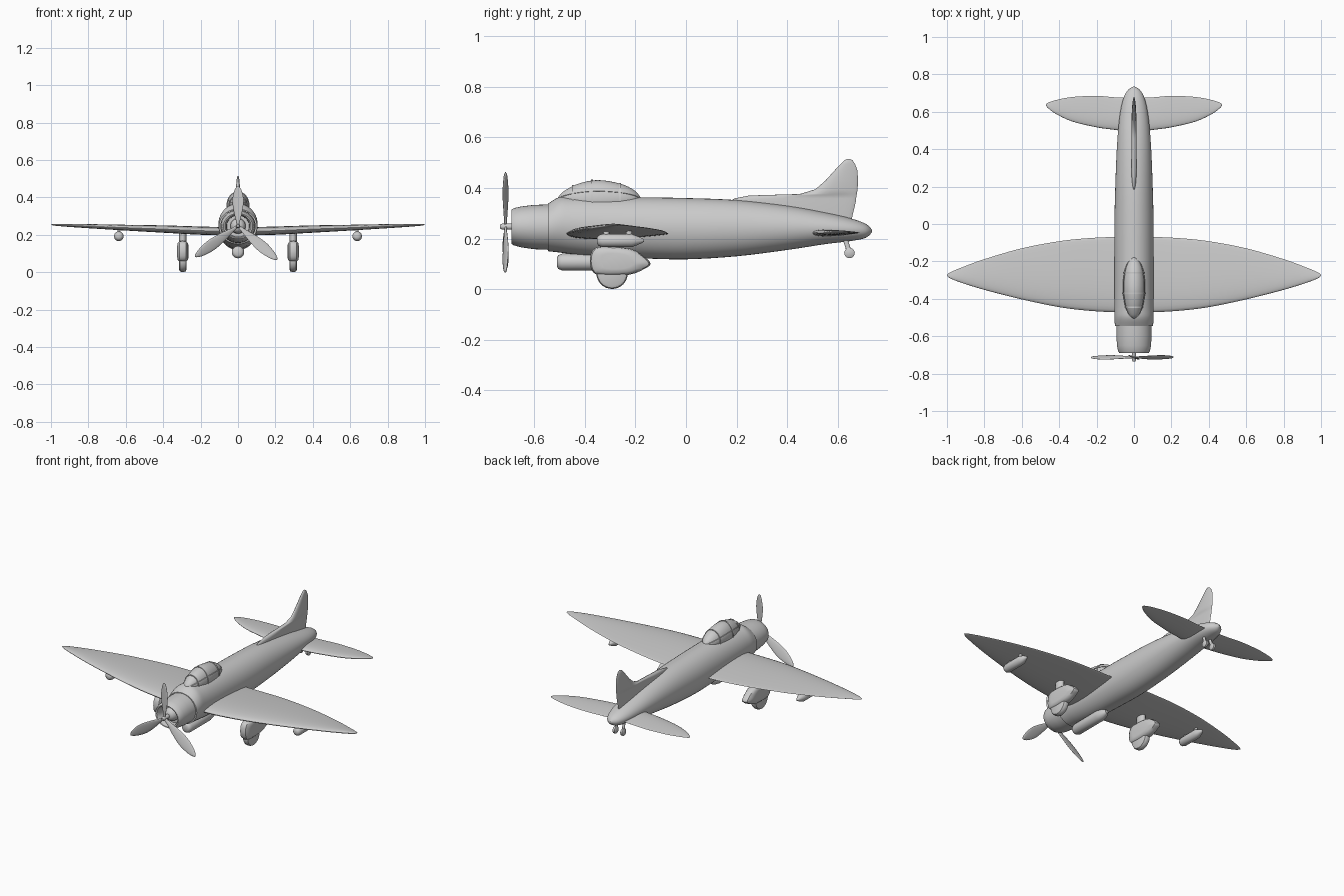
import bpy
import bmesh
from math import sin, cos, pi, radians, sqrt
from mathutils import Vector

if "Cube" in bpy.data.objects:
    bpy.data.objects.remove(bpy.data.objects["Cube"], do_unlink=True)

grey = bpy.data.materials.new("plain_grey")
grey.use_nodes = True
grey.diffuse_color = (0.6, 0.6, 0.6, 1)
grey.node_tree.nodes["Principled BSDF"].inputs["Base Color"].default_value = (0.6, 0.6, 0.6, 1)

parts = []


def ring(c, u, v, n=24, taper=0.0):
    """Ellipse around c; taper thins it towards +u, as on a wing section."""
    c, u, v = Vector(c), Vector(u), Vector(v)
    out = []
    for i in range(n):
        a = 2 * pi * i / n
        out.append(c + u * cos(a) + v * sin(a) * (1 - taper * cos(a)))
    return out


def smooth_rows(rows, steps=4):
    """Pass a smooth curve through rows of numbers."""
    out = []
    for i in range(len(rows) - 1):
        p = [rows[max(i - 1, 0)], rows[i], rows[i + 1], rows[min(i + 2, len(rows) - 1)]]
        for s in range(steps):
            t = s / steps
            out.append([b + 0.5 * t * (c - a + t * (2*a - 5*b + 4*c - d + t * (3*(b - c) + d - a)))
                        for a, b, c, d in zip(*p)])
    return out + [list(rows[-1])]


def loft(name, rings, mirror=False, angle=40):
    """Skin a closed solid over matching rings."""
    bm = bmesh.new()
    loops = [[bm.verts.new(p) for p in r] for r in rings]
    n = len(loops[0])
    for a, b in zip(loops, loops[1:]):
        for i in range(n):
            j = (i + 1) % n
            bm.faces.new((a[i], a[j], b[j], b[i]))
    bm.faces.new(loops[0][::-1])
    bm.faces.new(loops[-1])
    bmesh.ops.recalc_face_normals(bm, faces=bm.faces[:])
    mesh = bpy.data.meshes.new(name)
    bm.to_mesh(mesh)
    bm.free()
    mesh.materials.append(grey)
    obj = bpy.data.objects.new(name, mesh)
    bpy.context.collection.objects.link(obj)
    if mirror:
        obj.modifiers.new("Mirror", 'MIRROR')
    parts.append((obj, angle))
    return obj


def turned(name, x, z, rows, mirror=False, n=24):
    """Round body along y from (y, radius) rows."""
    return loft(name, [ring((x, y, z), (r, 0, 0), (0, 0, r), n) for y, r in rows], mirror)


def strut(name, a, b, u, v, mirror=False):
    return loft(name, [ring(a, u, v, 16), ring(b, u, v, 16)], mirror)


def body_ring(y, w, low, high):
    return ring((0, y, (low + high) / 2), (w, 0, 0), (0, 0, (high - low) / 2), 40)


# Fuselage
hull = [(-.545, .102, .15, .338), (-.5, .105, .145, .364), (-.45, .105, .139, .366),
        (-.35, .105, .13, .365), (-.18, .105, .122, .363), (0, .105, .118, .36),
        (.2, .1, .13, .352), (.4, .092, .155, .33), (.55, .08, .178, .303),
        (.65, .063, .19, .28), (.71, .038, .203, .258), (.735, .004, .225, .235)]
loft("fuselage", [body_ring(*r) for r in smooth_rows(hull)])

# Engine cowling with a recessed mouth
cowl = [(-.53, .094, .155, .335), (-.6, .094, .158, .333), (-.65, .091, .165, .327),
        (-.68, .085, .173, .32), (-.69, .078, .179, .314), (-.688, .07, .184, .309),
        (-.67, .062, .19, .302), (-.63, .06, .19, .302)]
loft("engine_cowling", [body_ring(*r) for r in cowl])
HUB = Vector((0, -.713, .247))
turned("engine_hub", 0, HUB.z, [(-.62, .042), (-.655, .04), (-.675, .026), (-.68, .012)])
turned("propeller_shaft", 0, HUB.z, [(-.66, .012), (-.725, .012), (-.735, .007)])

# Propeller
blade = smooth_rows([(0, .008), (.12, .011), (.35, .024), (.62, .032), (.85, .023), (.96, .011), (1, .002)])
for label, tip in (("top", (0, 0, .215)), ("left", (.21, 0, -.18)), ("right", (-.23, 0, -.165))):
    reach = Vector(tip)
    side = reach.normalized().cross(Vector((0, 1, 0)))
    pitch = radians(20)
    u = side * cos(pitch) + Vector((0, sin(pitch), 0))
    v = reach.normalized().cross(u)
    loft("propeller_blade_" + label, [ring(HUB + reach * t, u * w, v * min(w * .5, .005), 16) for t, w in blade])

# Bubble canopy with raised frames
SILL = .355
canopy = smooth_rows([(-.505, .006, .008), (-.485, .03, .03), (-.43, .05, .06), (-.35, .06, .076),
                      (-.26, .053, .062), (-.205, .034, .036), (-.178, .005, .006)])
loft("canopy", [ring((0, y, SILL), (w, 0, 0), (0, 0, h), 32) for y, w, h in canopy])
for number in (7, 11, 16):
    y, w, h = canopy[number]
    loft("canopy_frame", [ring((0, y + d, SILL), (w + .003, 0, 0), (0, 0, h + .003), 32) for d in (-.004, .004)])
rise = radians(25)
loft("canopy_rail", [ring((0, y, SILL + h * sin(rise)), (w * cos(rise) + .003, 0, 0), (0, 0, .003), 12)
                     for y, w, h in canopy[2:-2]])


def wing(name, rows):
    """Half wing from (x, leading y, trailing y, z, half thickness) rows."""
    loft(name, [ring((x, (a + b) / 2, z), (0, (b - a) / 2, 0), (0, 0, t), 32, .5)
                for x, a, b, z, t in smooth_rows(rows)], True, 60)


# Main wing and tailplane
wing("wing", [(.03, -.474, -.068, .218, .02), (.2, -.467, -.073, .222, .02), (.385, -.447, -.09, .23, .018),
              (.6, -.403, -.13, .238, .014), (.8, -.352, -.188, .246, .01),
              (.92, -.315, -.232, .251, .007), (.98, -.292, -.257, .253, .004), (1, -.277, -.27, .254, .001)])
wing("tailplane", [(.02, .492, .675, .222, .012), (.1, .503, .677, .222, .012), (.2, .517, .685, .223, .01),
                   (.33, .548, .679, .224, .008), (.42, .59, .662, .225, .005),
                   (.46, .62, .648, .225, .003), (.47, .633, .64, .225, .001)])

# Tail fin with its long dorsal fillet
fin = [(.25, .3, .65, .012), (.3, .25, .66, .014), (.345, .17, .671, .014), (.358, .19, .672, .013),
       (.37, .25, .674, .012), (.376, .45, .675, .012), (.395, .512, .678, .012), (.43, .552, .68, .011),
       (.47, .588, .677, .009), (.495, .611, .668, .007), (.51, .627, .657, .005), (.515, .638, .647, .002)]
loft("tail_fin", [ring((0, (a + b) / 2, z), (0, (b - a) / 2, 0), (t, 0, 0), 32, .3) for z, a, b, t in fin], angle=60)

# Main landing gear: streamlined fairing, wheel and strut
outline = smooth_rows([(-.38, .11), (-.372, .15), (-.335, .168), (-.22, .16), (-.165, .128), (-.14, .1),
                       (-.165, .08), (-.225, .057), (-.34, .055), (-.372, .075), (-.38, .11)], 3)[:-1]
slices = [(-.03, .55), (-.027, .8), (-.018, .95), (0, 1), (.018, .95), (.027, .8), (.03, .55)]
loft("wheel_fairing", [[Vector((.295 + x, -.275 + (y + .275) * s, .11 + (z - .11) * s)) for y, z in outline]
                       for x, s in slices], True)
tread = [(-.02, .048), (-.016, .058), (-.007, .062), (.007, .062), (.016, .058), (.02, .048)]
loft("main_wheel", [ring((.295 + x, -.292, .063), (0, r, 0), (0, 0, r), 32) for x, r in tread], True)
strut("main_strut", (.295, -.29, .13), (.295, -.29, .225), (.02, 0, 0), (0, .03, 0), True)

# Belly tank
turned("belly_tank", 0, .107, [(-.51, .018), (-.505, .027), (-.49, .033), (-.3, .033), (-.26, .026), (-.235, .01)])
strut("belly_tank_mount", (0, -.38, .1), (0, -.38, .18), (.012, 0, 0), (0, .06, 0))

# Stores under the wings
turned("wing_store", .637, .192, [(-.352, .012), (-.345, .021), (-.33, .026), (-.215, .026),
                                  (-.195, .019), (-.175, .01), (-.165, .004)], True)
for y in (-.315, -.225):
    strut("wing_store_mount", (.637, y, .19), (.637, y, .24), (.008, 0, 0), (0, .012, 0), True)

# Twin tail wheels
strut("tail_strut", (.02, .628, .2), (.026, .646, .145), (.007, 0, 0), (0, .01, 0), True)
loft("tail_wheel", [ring((.026 + x, .646, .143), (0, r, 0), (0, 0, r), 12)
                    for x, r in ((-.01, .015), (-.006, .021), (.006, .021), (.01, .015))], True)

# Smooth shading with crisp edges
for obj, angle in parts:
    bpy.ops.object.select_all(action='DESELECT')
    obj.select_set(True)
    bpy.context.view_layer.objects.active = obj
    bpy.ops.object.shade_smooth_by_angle(angle=radians(angle))
